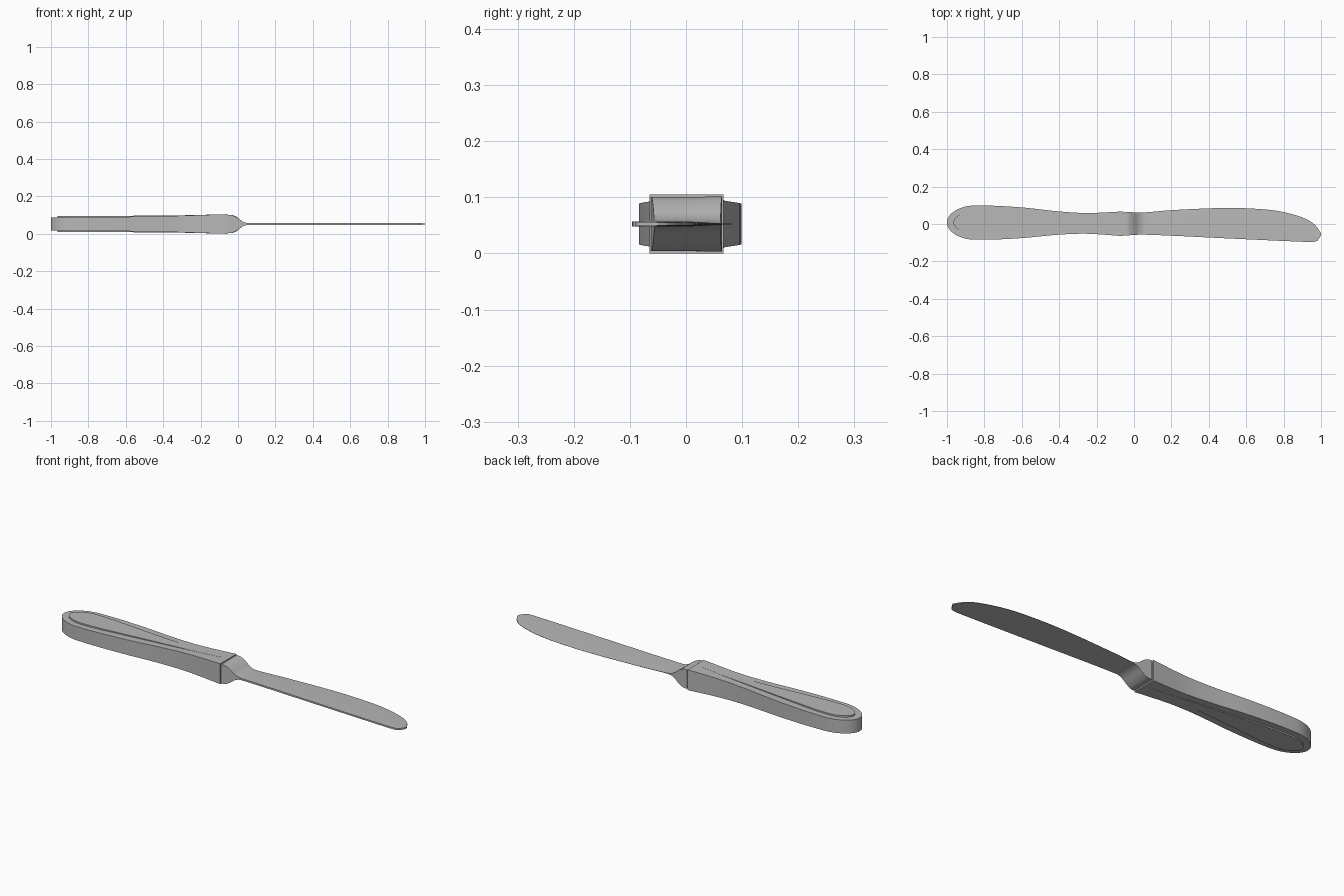
import bpy
import bmesh
import math

MIDDLE = 0.0525  # height of the knife's flat middle plane

default_cube = bpy.data.objects.get("Cube")
if default_cube:
    bpy.data.objects.remove(default_cube, do_unlink=True)

steel = bpy.data.materials.new("brushed steel grey")
steel.use_nodes = True
steel.diffuse_color = (0.48, 0.48, 0.48, 1)
shader = steel.node_tree.nodes["Principled BSDF"]
shader.inputs["Base Color"].default_value = steel.diffuse_color


def smooth_curve(keys, x):
    """Smooth interpolation through (x, value) keys."""
    last = len(keys) - 1

    def slope(index):
        before, after = keys[max(index - 1, 0)], keys[min(index + 1, last)]
        return (after[1] - before[1]) / (after[0] - before[0])

    x = min(max(x, keys[0][0]), keys[last][0])
    i = next(n for n in range(last) if x <= keys[n + 1][0])
    (left, start), (right, end) = keys[i], keys[i + 1]
    span = right - left
    t = (x - left) / span
    ease = t * t * (3 - 2 * t)
    pull = t * (1 - t) * span * ((1 - t) * slope(i) - t * slope(i + 1))
    return start + (end - start) * ease + pull


def spread(start, end, count):
    return [start + (end - start) * n / count for n in range(count + 1)]


def rounded(start, length, count):
    """Stations bunched toward a rounded end at start."""
    angles = spread(0.1, math.pi / 2, count)
    return [start + length * (1 - math.cos(a)) for a in angles]


def loft(name, sections):
    """Skin a row of equal-sized closed sections and cap both ends."""
    mesh = bpy.data.meshes.new(name)
    bm = bmesh.new()
    rings = [[bm.verts.new(point) for point in section] for section in sections]
    for ring, following in zip(rings, rings[1:]):
        for n in range(len(ring)):
            m = (n + 1) % len(ring)
            bm.faces.new((ring[n], ring[m], following[m], following[n]))
    bm.faces.new(rings[0])
    bm.faces.new(rings[-1])
    bmesh.ops.recalc_face_normals(bm, faces=bm.faces)
    bm.to_mesh(mesh)
    bm.free()
    mesh.materials.append(steel)
    part = bpy.data.objects.new(name, mesh)
    bpy.context.collection.objects.link(part)
    bpy.ops.object.select_all(action="DESELECT")
    part.select_set(True)
    bpy.context.view_layer.objects.active = part
    bpy.ops.object.shade_smooth_by_angle(angle=math.radians(30))
    return part


def box_section(x, low, high, half):
    return [(x, low, MIDDLE - half), (x, high, MIDDLE - half),
            (x, high, MIDDLE + half), (x, low, MIDDLE + half)]


def end_round(x, tip, length):
    """Width factor that rounds off the butt end."""
    reach = max(0, 1 - (x - tip) / length)
    return math.sqrt(max(0, 1 - reach * reach))


# Handle: wide rounded butt, narrow waist, deeper toward the blade
half_width = [(-1, 0.086), (-0.8, 0.0915), (-0.6, 0.082), (-0.4, 0.062),
              (-0.25, 0.0555), (-0.056, 0.066)]
side_shift = [(-1, 0.008), (-0.5, 0.006), (-0.056, 0.001)]
half_depth = [(-1, 0.034), (-0.8, 0.036), (-0.42, 0.0415), (-0.056, 0.0525)]


def handle_section(x):
    width = smooth_curve(half_width, x) * end_round(x, -1, 0.14)
    centre = smooth_curve(side_shift, x)
    return box_section(x, centre - width, centre + width,
                       smooth_curve(half_depth, x))


stations = rounded(-1, 0.14, 12) + spread(-0.86, -0.056, 24)[1:]
loft("handle", [handle_section(x) for x in stations])

# Raised tapering panel, showing on both broad faces of the handle
panel_width = [(-0.965, 0.058), (-0.8, 0.059), (-0.6, 0.043),
               (-0.45, 0.03), (-0.1, 0.004)]
panel_depth = [(-0.965, 0.0425), (-0.5, 0.0445), (-0.1, 0.049)]


def panel_section(x):
    width = smooth_curve(panel_width, x) * end_round(x, -0.965, 0.11)
    centre = smooth_curve(side_shift, x)
    depth = max(smooth_curve(panel_depth, x),
                smooth_curve(half_depth, x) + 0.0006)
    return box_section(x, centre - width, centre + width, depth)


stations = rounded(-0.965, 0.11, 10) + spread(-0.855, -0.1, 20)[1:]
loft("handle_panel", [panel_section(x) for x in stations])

# Recessed joint between handle and bolster
loft("joint", [box_section(x, -0.058, 0.06, 0.046) for x in (-0.06, -0.045)])

# Bolster and blade in one piece: thick back edge, ground cutting edge
cutting_edge = [(-0.051, 0.0645), (0.05, 0.062), (0.2, 0.074), (0.5, 0.086),
                (0.7, 0.078), (0.8, 0.064), (0.9, 0.035), (0.95, 0.01),
                (0.98, -0.018), (1, -0.05)]
back_edge = [(-0.051, -0.062), (0.05, -0.057), (0.5, -0.077),
             (0.93, -0.096), (0.97, -0.094), (0.99, -0.082), (1, -0.06)]
thickness = [(-0.051, 0.0485), (-0.03, 0.047), (0, 0.031), (0.02, 0.016),
             (0.045, 0.006), (0.07, 0.0045), (1, 0.004)]
edge_ratio = [(-0.051, 1), (0.02, 1), (0.09, 0.2), (0.9, 0.2), (1, 0.6)]


def blade_section(x):
    low, high = smooth_curve(back_edge, x), smooth_curve(cutting_edge, x)
    ridge = low + (high - low) * 0.5
    half = smooth_curve(thickness, x)
    thin = half * smooth_curve(edge_ratio, x)
    upper = [(low, half), (ridge, half), (high, thin)]
    return ([(x, y, MIDDLE - h) for y, h in upper]
            + [(x, y, MIDDLE + h) for y, h in reversed(upper)])


stations = (spread(-0.051, 0.09, 18) + spread(0.09, 0.86, 20)[1:]
            + [1 - 0.14 * math.cos(a) for a in spread(0, math.pi / 2, 12)][1:])
loft("bolster_and_blade", [blade_section(x) for x in stations])
